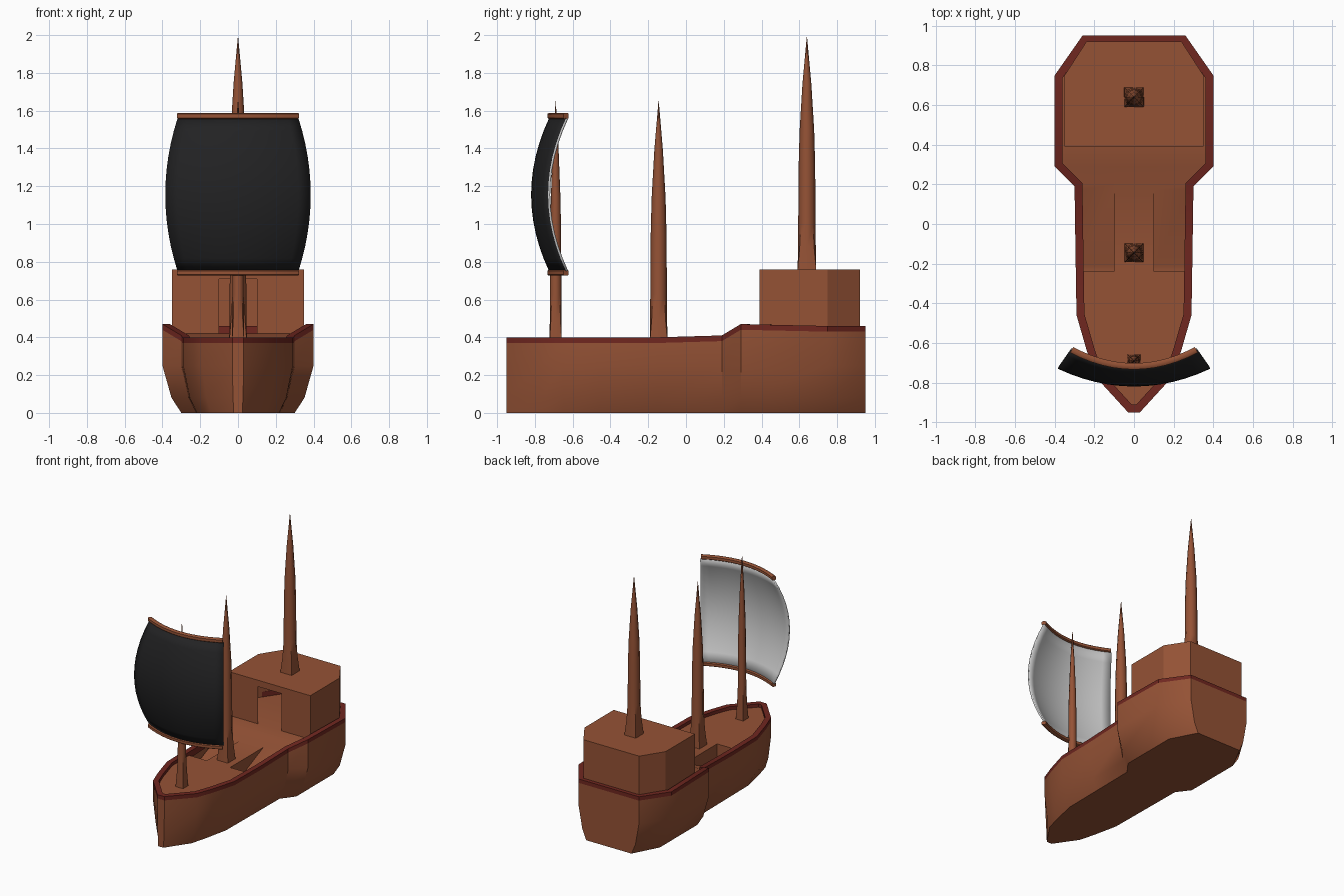
import bpy, bmesh, math
from mathutils import Vector

if "Cube" in bpy.data.objects:
    bpy.data.objects.remove(bpy.data.objects["Cube"])


def material(name, rgb):
    m = bpy.data.materials.new(name)
    m.diffuse_color = (*rgb, 1)
    m.use_nodes = True
    m.node_tree.nodes["Principled BSDF"].inputs["Base Color"].default_value = m.diffuse_color
    return m


WOOD = material("wood", (0.30, 0.085, 0.036))
TRIM = material("red_trim", (0.16, 0.02, 0.014))
BLACK = material("black_cloth", (0.016, 0.016, 0.017))
WHITE = material("pale_cloth", (0.8, 0.8, 0.8))


def loft(name, rings, mats, closed=True, caps=(), wrap=False, extra=(), angle=35):
    """Skin a list of equal-length rings of points."""
    bm = bmesh.new()
    vs = [[bm.verts.new(p) for p in r] for r in rings]
    n = len(rings[0])
    pairs = list(zip(vs, vs[1:])) + ([(vs[-1], vs[0])] if wrap else [])
    for a, b in pairs:
        for i in range(n if closed else n - 1):
            j = (i + 1) % n
            bm.faces.new((a[i], a[j], b[j], b[i]))
    for c in caps:
        bm.faces.new(vs[c])
    for f in extra:
        bm.faces.new([bm.verts.new(p) for p in f])
    bmesh.ops.remove_doubles(bm, verts=bm.verts, dist=1e-5)
    bmesh.ops.recalc_face_normals(bm, faces=bm.faces)
    me = bpy.data.meshes.new(name)
    bm.to_mesh(me)
    bm.free()
    ob = bpy.data.objects.new(name, me)
    bpy.context.collection.objects.link(ob)
    for m in mats:
        me.materials.append(m)
    bpy.ops.object.select_all(action='DESELECT')
    ob.select_set(True)
    bpy.context.view_layer.objects.active = ob
    bpy.ops.object.shade_smooth_by_angle(angle=math.radians(angle))
    return ob


def interp(table, t):
    for (a, u), (b, v) in zip(table, table[1:]):
        if t <= b:
            return u + (v - u) * max(0, (t - a) / (b - a))
    return table[-1][1]


def inset(loop, d):
    """Mitred inward offset of a counter-clockwise plan outline."""
    out = []
    for i, p in enumerate(loop):
        a, b, c = Vector(loop[i - 1]), Vector(p), Vector(loop[(i + 1) % len(loop)])
        u, v = (b - a).normalized(), (c - b).normalized()
        n1, n2 = Vector((-u.y, u.x)), Vector((-v.y, v.x))
        out.append(tuple(b + (n1 + n2) * d / (1 + n1.dot(n2))))
    return out


# Hull: plan outline (starboard half, bow to stern), mirrored
half = [(.03, -.95), (.19, -.775), (.235, -.65), (.29, -.46), (.295, -.15),
        (.30, .19), (.40, .29), (.40, .75), (.26, .95)]
outline = half + [(-x, y) for x, y in reversed(half)]
rim_z = [(-1, .40), (0, .40), (.19, .41), (.29, .47), (.75, .46), (1, .46)]


def hull_ring(scale, z):
    return [(x * scale, y, z) for x, y in outline]


def rim_ring(loop, drop):
    return [(x, y, interp(rim_z, oy) - drop) for (x, y), (_, oy) in zip(loop, outline)]


loft("hull", [hull_ring(.75, 0), hull_ring(.88, .08), hull_ring(1, .25),
              rim_ring(outline, .03)], [WOOD], caps=(0,), angle=40)

# Red rail around the top of the hull
inner = inset(outline, .04)
loft("rail", [rim_ring(outline, .03), rim_ring(outline, 0),
              rim_ring(inner, 0), rim_ring(inner, .05)], [TRIM], wrap=True, angle=30)

# Deck with two sloping wells beside the middle mast: (y, half width, z, well depth)
deck = [(-.92, .02, .375, 0), (-.775, .14, .375, 0), (-.65, .20, .375, 0),
        (-.46, .26, .375, 0), (-.24, .27, .375, 0), (-.24, .28, .375, .17),
        (-.21, .28, .375, .17), (.17, .28, .375, 0), (.20, .28, .38, 0),
        (.29, .37, .40, 0), (.39, .37, .42, 0), (.75, .37, .42, 0), (.93, .25, .42, 0)]
rows = []
for y, w, z, d in deck:
    c = min(.1, w * .5)
    right = [(c, y, z), (c, y, z - d), (w, y, z - d)]
    rows.append([(-a, b, e) for a, b, e in reversed(right)] + right)
deck_ob = loft("deck", rows, [WOOD], closed=False)
bm = bmesh.new()
bm.from_mesh(deck_ob.data)
bmesh.ops.dissolve_degenerate(bm, dist=1e-5, edges=bm.edges)
bm.to_mesh(deck_ob.data)
bm.free()

# Stern cabin: open doorway at the front, flat roof
ch = [(.1, .39), (.35, .39), (.35, .75), (.24, .92)]
plan = ch + [(-x, y) for x, y in reversed(ch)]
lintel = [(-.1, .39, .71), (.1, .39, .71), (.1, .39, .76), (-.1, .39, .76)]
loft("cabin", [[(x, y, z) for x, y in plan] for z in (.41, .76)], [WOOD],
     closed=False, caps=(1,), extra=(lintel,), angle=25)


# Masts: square foot blending into an eight-sided tapering pole
def mast(name, y, base, top, r):
    h = top - base
    rings = []
    for t, s, square in ((0, 1.05, 1), (.1, 1, .35), (.2, .98, 0), (.45, .93, 0),
                         (.6, .82, 0), (.8, .5, 0), (1, .02, 0)):
        ring = []
        for i in range(8):
            a = i * math.pi / 4
            k = r * s * (1 + (math.sqrt(2) - 1) * square * (i % 2))
            ring.append((k * math.cos(a), y + k * math.sin(a), base + h * t))
        rings.append(ring)
    loft(name, rings, [WOOD], caps=(0, -1), angle=50)


mast("front_mast", -.69, .37, 1.65, .031)
mast("middle_mast", -.145, .37, 1.65, .045)
mast("rear_mast", .64, .755, 1.99, .047)

# Billowing sail: black front, pale back
N = 12
sail_rows = []
for j in range(N + 1):
    v = 2 * j / N - 1
    w = .32 + .065 * (1 - v * v)
    sail_rows.append([(w * u, -.725 + .09 * u * u - .095 * (1 - v * v), 1.155 + .405 * v)
                      for u in (2 * i / N - 1 for i in range(N + 1))])
sail = loft("sail", sail_rows, [BLACK, WHITE], closed=False, angle=60)
if sail.data.polygons[N * N // 2].normal.y > 0:
    sail.data.flip_normals()
sol = sail.modifiers.new("thickness", 'SOLIDIFY')
sol.thickness, sol.offset = .012, -1
sol.material_offset = sol.material_offset_rim = 1

# Curved yards holding the sail
for name, z in (("upper_yard", 1.572), ("lower_yard", .742)):
    rings = []
    for i in range(N + 1):
        u = 2 * i / N - 1
        n = Vector((-.18 * u / .32, 1)).normalized()
        c = Vector((.315 * u, -.718 + .083 * u * u))
        rings.append([(c.x + n.x * a, c.y + n.y * a, z + b) for a, b in
                      ((-.016, -.01), (-.010, -.015), (.010, -.015), (.016, -.01),
                       (.016, .01), (.010, .015), (-.010, .015), (-.016, .01))])
    loft(name, rings, [WOOD], caps=(0, -1), angle=50)
